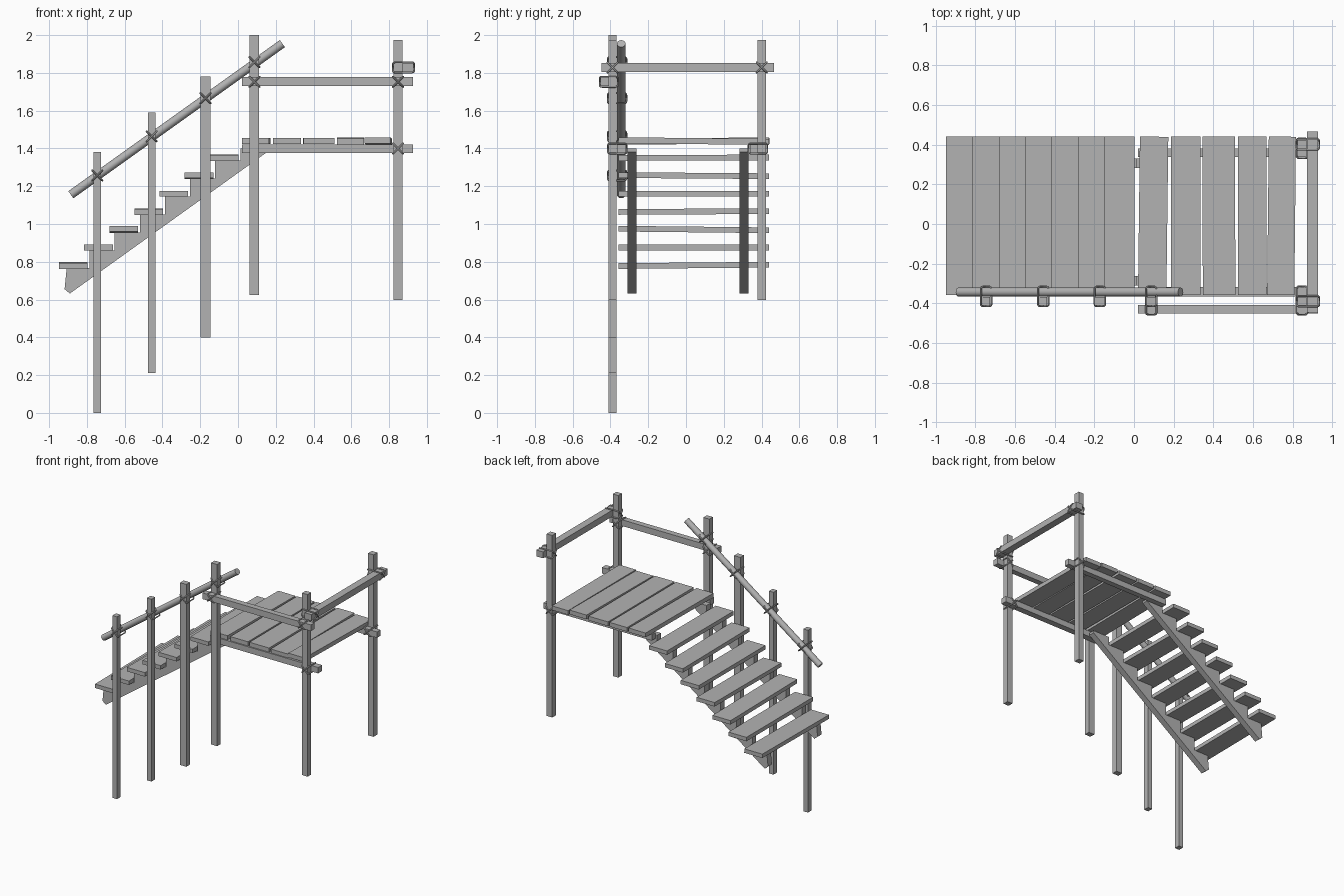
import bpy, bmesh, math
from mathutils import Vector

cube = bpy.data.objects.get("Cube")
if cube:
    bpy.data.objects.remove(cube, do_unlink=True)

GREY = (0.45, 0.45, 0.45, 1)
wood = bpy.data.materials.new("plain grey")
wood.use_nodes = True
wood.diffuse_color = GREY
wood.node_tree.nodes["Principled BSDF"].inputs["Base Color"].default_value = GREY


def add_object(name, bm):
    bmesh.ops.recalc_face_normals(bm, faces=bm.faces)
    mesh = bpy.data.meshes.new(name)
    bm.to_mesh(mesh)
    bm.free()
    mesh.materials.append(wood)
    obj = bpy.data.objects.new(name, mesh)
    bpy.context.collection.objects.link(obj)
    return obj


def box(name, x, y, z, roll=0, turn=0):
    """Box from (low, high) ranges, with a slight tilt in degrees."""
    lo, hi = Vector((x[0], y[0], z[0])), Vector((x[1], y[1], z[1]))
    bm = bmesh.new()
    bmesh.ops.create_cube(bm, size=1)
    bmesh.ops.scale(bm, vec=hi - lo, verts=bm.verts)
    obj = add_object(name, bm)
    obj.location = (lo + hi) / 2
    obj.rotation_euler = (math.radians(roll), 0, math.radians(turn))
    return obj


def smooth(obj):
    bpy.ops.object.select_all(action="DESELECT")
    obj.select_set(True)
    bpy.context.view_layer.objects.active = obj
    bpy.ops.object.shade_smooth_by_angle(angle=math.radians(50))


def tube(name, path, radius, sides, closed=False):
    """Sweep a round section along a path."""
    bm = bmesh.new()
    rings, n = [], len(path)
    for i, p in enumerate(path):
        if closed:
            d = path[(i + 1) % n] - path[i - 1]
        else:
            d = path[min(i + 1, n - 1)] - path[max(i - 1, 0)]
        d.normalize()
        if closed:
            u = (path[1] - path[0]).cross(path[n // 3] - path[0]).normalized()
        else:
            u = Vector((0, 1, 0))
        v = d.cross(u)
        angles = [math.tau * k / sides for k in range(sides)]
        rings.append([bm.verts.new(p + (u * math.cos(a) + v * math.sin(a)) * radius)
                      for a in angles])
    for i in range(n if closed else n - 1):
        a, b = rings[i], rings[(i + 1) % n]
        for k in range(sides):
            m = (k + 1) % sides
            bm.faces.new((a[k], a[m], b[m], b[k]))
    if not closed:
        bm.faces.new(rings[0])
        bm.faces.new(rings[-1])
    obj = add_object(name, bm)
    smooth(obj)


def lashing(name, centre, depth, along_x=False):
    """Two crossed rope loops round a post and the rail tied to it."""
    half, corner = 0.027, 0.012
    for tilt in (-1, 1):
        path = []
        for q in range(4):
            sx, sy = ((1, 1), (-1, 1), (-1, -1), (1, -1))[q]
            for s in range(4):
                a = math.radians(90 * q + 30 * s)
                w = sx * (half - corner) + corner * math.cos(a)
                d = sy * (depth / 2 - corner) + corner * math.sin(a)
                off = (d, w, w * tilt) if along_x else (w, d, w * tilt)
                path.append(Vector(centre) + Vector(off))
        tube(name, path, 0.005, 6, True)


# Posts
FRONT_Y, BACK_Y = (-0.41, -0.367), (0.378, 0.424)
stair_posts = [(-0.745, 0.019, 0, 1.38, 1.257), (-0.457, 0.019, 0.21, 1.59, 1.464),
               (-0.172, 0.026, 0.4, 1.78, 1.666), (0.087, 0.025, 0.625, 2, 1.857)]
for x, w, low, high, tie in stair_posts:
    box("stair_post", (x - w, x + w), FRONT_Y, (low, high))
    lashing("handrail_lashing", (x, -0.365, tie), 0.1)
POST_X = 0.847
for name, y in (("front_corner_post", FRONT_Y), ("back_corner_post", BACK_Y)):
    box(name, (POST_X - 0.023, POST_X + 0.023), y, (0.597, 1.975))

# Round handrail
tube("handrail", [Vector((-0.885, -0.343, 1.155)), Vector((0.235, -0.343, 1.955))], 0.023, 12)

# Square guard rails and deck beams
box("front_rail", (0.02, 0.927), (-0.452, -0.408), (1.73, 1.777))
box("side_rail", (0.872, 0.928), (-0.447, 0.465), (1.805, 1.853))
for name, y in (("front_beam", (-0.366, -0.318)), ("back_beam", (0.338, 0.38))):
    box(name, (0.02, 0.927), y, (1.377, 1.422))

# Rope ties at the deck and rails
for x in (0.087, POST_X):
    lashing("front_rail_lashing", (x, -0.409, 1.753), 0.096)
for y in (-0.364, 0.381):
    lashing("beam_lashing", (POST_X, y, 1.4), 0.1)
for y in (-0.389, 0.401):
    lashing("side_rail_lashing", (0.876, y, 1.829), 0.115, True)

# Deck planks
planks = [(0.025, 0.168, 0, -0.7), (0.186, 0.334, 0, 0), (0.346, 0.51, 0, 0.1),
          (0.525, 0.668, 0.5, 0), (0.675, 0.812, -0.6, -0.6)]
for low, high, roll, turn in planks:
    box("deck_plank", (low, high), (-0.358, 0.44), (1.423, 1.455), roll, turn)

# Stair treads
STEPS, RUN, RISE = 7, 0.133, 0.095
START_X, START_Z = -0.947, 0.766
rolls = (0.5, 0, -0.6, 0.3, 0, -0.4, 0.2)
for i in range(STEPS):
    x, z = START_X + RUN * i, START_Z + RISE * i
    box("stair_tread", (x, x + 0.151), (-0.358, 0.44), (z, z + 0.03), rolls[i])

# Saw-toothed stringers
profile = [(-0.89, 0.632), (-0.918, 0.655)]
for i in range(STEPS):
    x, z = START_X + RUN * i + 0.028, START_Z + RISE * i
    profile += [(x + (0.012 if i == 0 else 0), z), (x + RUN, z)]
profile += [(profile[-1][0], 1.4), (0.156, 1.4), (0.156, 1.382)]
for y in (-0.31, 0.283):
    bm = bmesh.new()
    face = bm.faces.new([bm.verts.new((x, y, z)) for x, z in profile])
    side = bmesh.ops.extrude_face_region(bm, geom=[face])
    moved = [g for g in side["geom"] if isinstance(g, bmesh.types.BMVert)]
    bmesh.ops.translate(bm, vec=(0, 0.047, 0), verts=moved)
    add_object("stair_stringer", bm)
